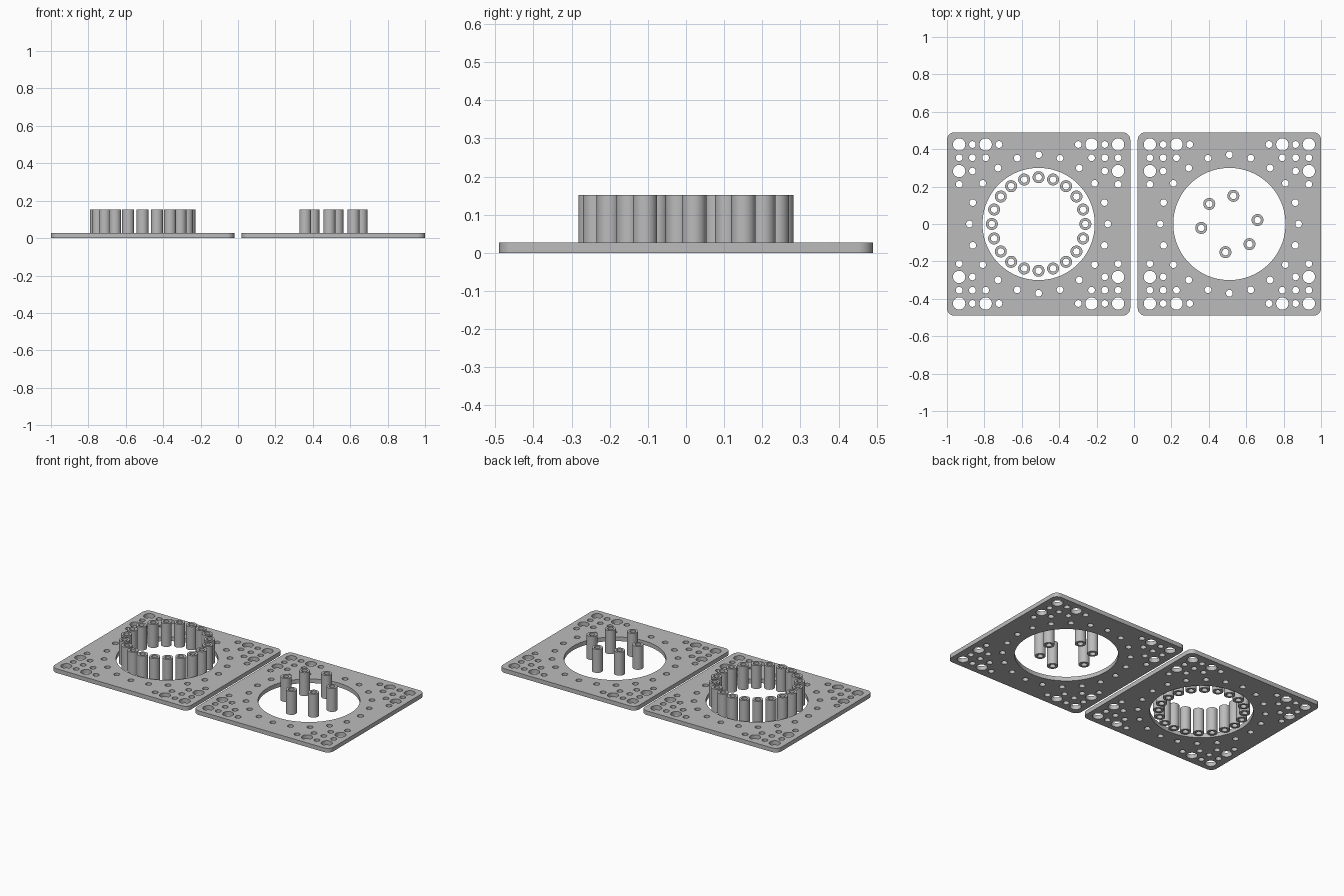
import bpy, bmesh
from math import cos, sin, pi, radians

cube = bpy.data.objects.get("Cube")
if cube:
    bpy.data.objects.remove(cube)

PLATE_T, TUBE_H = 0.027, 0.152
HALF, CORNER = 0.49, 0.04
BIG, SMALL = 0.033, 0.018
OFFSET, PITCH = 0.51, 0.071

grey = bpy.data.materials.new("plain grey")
grey.use_nodes = True
colour = (0.5, 0.5, 0.5, 1)
grey.diffuse_color = colour
grey.node_tree.nodes["Principled BSDF"].inputs["Base Color"].default_value = colour


def circle(x, y, r, n=32):
    return [(x + r * cos(2 * pi * i / n), y + r * sin(2 * pi * i / n)) for i in range(n)]


def rounded_square(half, r, n=8):
    c = half - r
    pts = []
    for q, (sx, sy) in enumerate([(1, 1), (-1, 1), (-1, -1), (1, -1)]):
        for i in range(n + 1):
            a = (q + i / n) * pi / 2
            pts.append((sx * c + r * cos(a), sy * c + r * sin(a)))
    return pts


def extruded_mesh(name, loops, height):
    """Fill an outline with holes and extrude it up from z = 0."""
    curve = bpy.data.curves.new(name + " profile", "CURVE")
    curve.dimensions = "2D"
    curve.fill_mode = "BOTH"
    curve.extrude = height / 2
    for loop in loops:
        s = curve.splines.new("POLY")
        s.points.add(len(loop) - 1)
        for p, (x, y) in zip(s.points, loop):
            p.co = (x, y, 0, 1)
        s.use_cyclic_u = True
    temp = bpy.data.objects.new(name + " profile", curve)
    bpy.context.scene.collection.objects.link(temp)
    deps = bpy.context.evaluated_depsgraph_get()
    mesh = bpy.data.meshes.new_from_object(temp.evaluated_get(deps))
    bpy.data.objects.remove(temp)
    bm = bmesh.new()
    bm.from_mesh(mesh)
    bmesh.ops.remove_doubles(bm, verts=bm.verts, dist=0.0001)
    bmesh.ops.translate(bm, verts=bm.verts, vec=(0, 0, height / 2))
    bmesh.ops.recalc_face_normals(bm, faces=bm.faces)
    bm.to_mesh(mesh)
    bm.free()
    mesh.name = name
    mesh.materials.clear()
    mesh.materials.append(grey)
    return mesh


def place(name, mesh, x=0, y=0):
    ob = bpy.data.objects.new(name, mesh)
    ob.location = (x, y, 0)
    bpy.context.scene.collection.objects.link(ob)
    return ob


# Plate outline, central opening and ring of small holes
loops = [rounded_square(HALF, CORNER), circle(0, 0, 0.3, 96)]
for k in range(20):
    a = radians(18 * k)
    loops.append(circle(0.37 * cos(a), 0.37 * sin(a), SMALL, 24))

# Triangular hole pattern mirrored into all four corners
for sx in (-1, 1):
    for sy in (-1, 1):
        for i in range(4):
            for j in range(4 - i):
                r = BIG if i % 2 == 0 and j % 2 == 0 else SMALL
                loops.append(circle(sx * (0.425 - PITCH * i), sy * (0.425 - PITCH * j), r, 24))

plate = extruded_mesh("plate", loops, PLATE_T)
tube = extruded_mesh("tube", [circle(0, 0, 0.032), circle(0, 0, 0.0175)], TUBE_H)

parts = [place("right_plate", plate, -OFFSET), place("left_plate", plate, OFFSET)]

# Full ring of tubes inside the right plate
for k in range(20):
    a = radians(18 * k)
    parts.append(place(f"ring_tube_{k + 1}", tube, -OFFSET + 0.25 * cos(a), 0.25 * sin(a)))

# Two groups of three tubes inside the left plate
for k, deg in enumerate((82, 135, 188, 262, 315, 8)):
    a = radians(deg)
    parts.append(place(f"inner_tube_{k + 1}", tube, OFFSET + 0.152 * cos(a), 0.152 * sin(a)))

# Smooth walls with sharp rims
bpy.ops.object.select_all(action="DESELECT")
for ob in (parts[0], parts[2]):
    ob.select_set(True)
bpy.context.view_layer.objects.active = parts[0]
bpy.ops.object.shade_smooth_by_angle(angle=radians(35))
